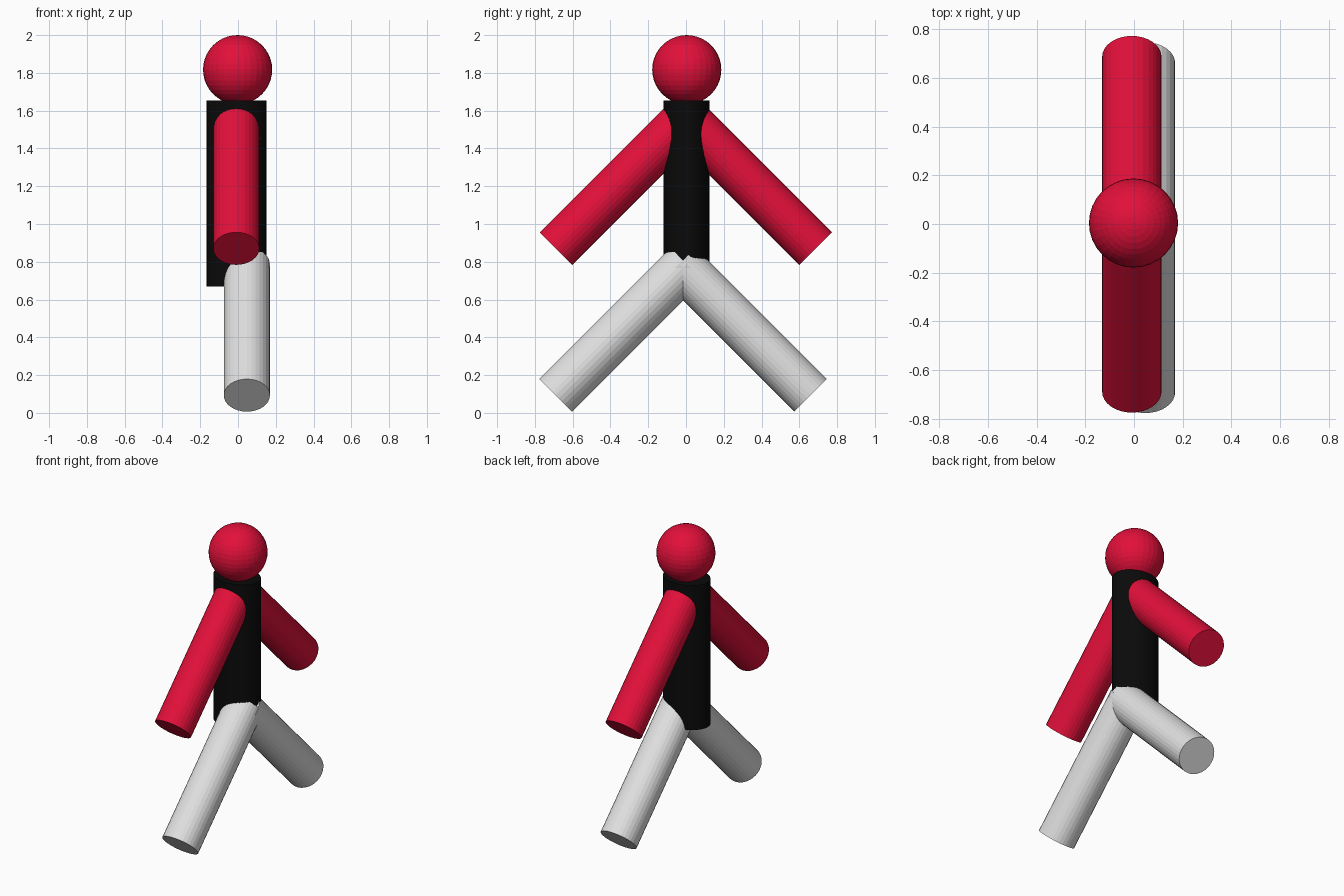
import bpy
from mathutils import Vector

if "Cube" in bpy.data.objects:
    bpy.data.objects.remove(bpy.data.objects["Cube"])


def material(name, rgb):
    m = bpy.data.materials.new(name)
    m.diffuse_color = (*rgb, 1)
    m.use_nodes = True
    m.node_tree.nodes["Principled BSDF"].inputs["Base Color"].default_value = m.diffuse_color
    return m


red = material("crimson", (0.76, 0.005, 0.042))
black = material("black", (0.003, 0.003, 0.003))
grey = material("light_grey", (0.75, 0.75, 0.75))


def finish(name, mat):
    ob = bpy.context.object
    ob.name = name
    ob.data.materials.append(mat)
    return ob


def limb(name, x, foot, top, mat):
    """Straight round limb between two (y, z) points at a given x."""
    a, b = Vector((x, *foot)), Vector((x, *top))
    bpy.ops.mesh.primitive_cylinder_add(
        vertices=32, radius=0.122, depth=(b - a).length, location=(a + b) / 2,
        rotation=(b - a).to_track_quat('Z', 'Y').to_euler())
    finish(name, mat)


# Head: faceted ball
bpy.ops.mesh.primitive_uv_sphere_add(segments=32, ring_count=20, radius=0.183,
                                     location=(-0.002, 0.004, 1.817))
finish("head", red)

# Torso: upright oval cylinder
bpy.ops.mesh.primitive_cylinder_add(vertices=32, radius=1, depth=0.986,
                                    location=(-0.008, 0.002, 1.162))
finish("torso", black).scale = (0.158, 0.122, 1)

# Arms and legs: swung forward and back at 45 degrees
limb("front_arm", -0.009, (-0.688, 0.87), (0.008, 1.566), red)
limb("back_arm", -0.009, (0.686, 0.87), (-0.01, 1.566), red)
limb("front_leg", 0.047, (-0.690, 0.093), (0.005, 0.788), grey)
limb("back_leg", 0.047, (0.660, 0.093), (-0.035, 0.788), grey)
